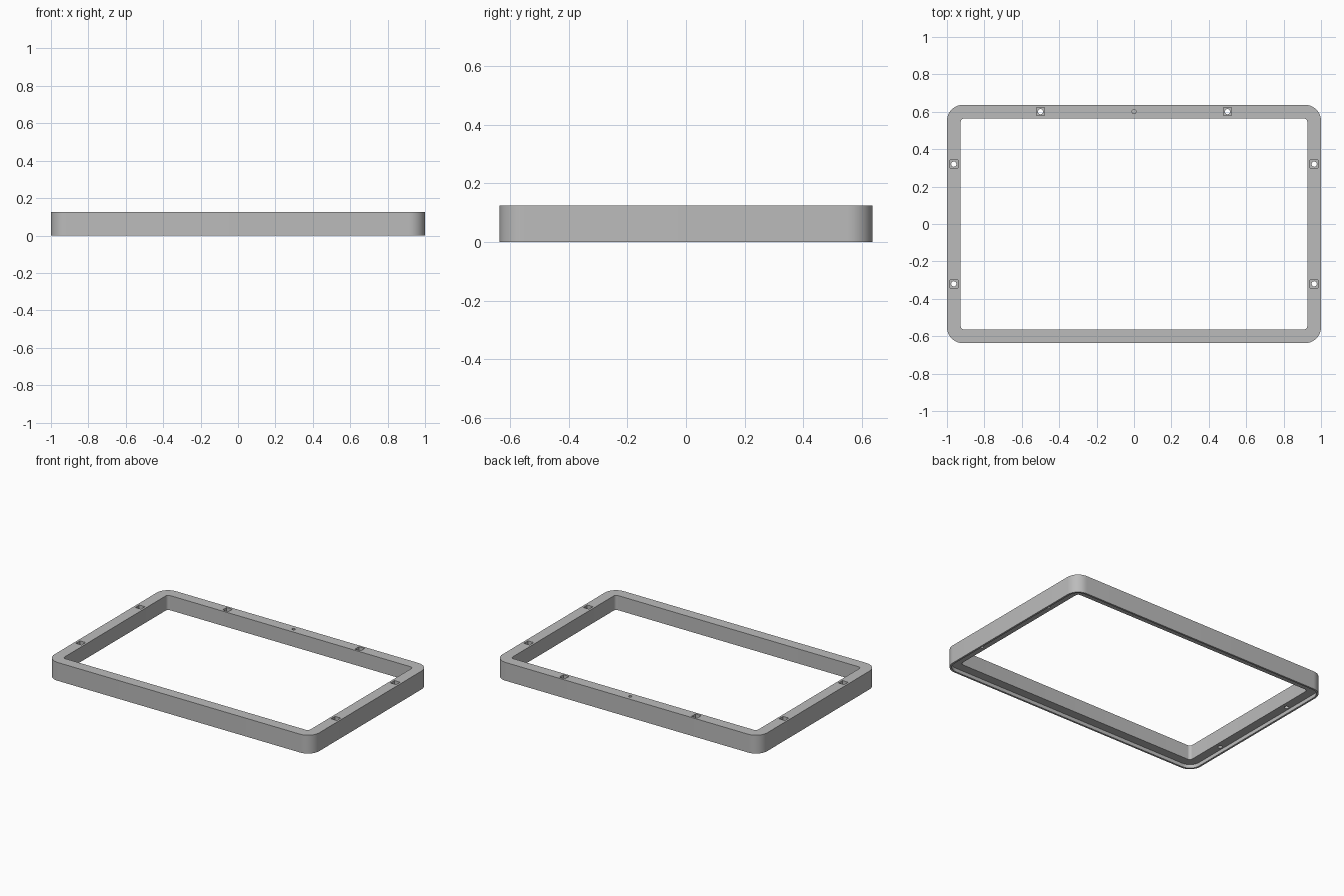
import bpy, bmesh, math
from mathutils import Matrix, Vector

if "Cube" in bpy.data.objects:
    bpy.data.objects.remove(bpy.data.objects["Cube"], do_unlink=True)

HX, HY, H = 1.0, 0.637, 0.125      # half width, half depth, height
RAIL, LIP, REBATE = 0.073, 0.013, 0.025

grey = bpy.data.materials.new("plain grey")
grey.use_nodes = True
grey.diffuse_color = (0.5, 0.5, 0.5, 1)
grey.node_tree.nodes["Principled BSDF"].inputs["Base Color"].default_value = (0.5, 0.5, 0.5, 1)


def make_object(name, bm):
    bmesh.ops.recalc_face_normals(bm, faces=bm.faces)
    mesh = bpy.data.meshes.new(name)
    bm.to_mesh(mesh)
    bm.free()
    mesh.materials.append(grey)
    obj = bpy.data.objects.new(name, mesh)
    bpy.context.collection.objects.link(obj)
    return obj


def rounded_loop(bm, inset, radius, z, steps=10):
    verts = []
    cx, cy = HX - inset - radius, HY - inset - radius
    for q, (sx, sy) in enumerate([(1, 1), (-1, 1), (-1, -1), (1, -1)]):
        for i in range(steps + 1):
            a = math.pi / 2 * (q + i / steps)
            verts.append(bm.verts.new((sx * cx + radius * math.cos(a),
                                       sy * cy + radius * math.sin(a), z)))
    return verts


# Frame: rail section swept round the rounded rectangle, rebated underneath
bm = bmesh.new()
section = [(0, 0.085, 0), (0, 0.085, H), (RAIL, 0.02, H),
           (RAIL, 0.02, REBATE), (LIP, 0.072, REBATE), (LIP, 0.072, 0)]
loops = [rounded_loop(bm, *point) for point in section]
n = len(loops[0])
for k, a in enumerate(loops):
    b = loops[(k + 1) % len(loops)]
    for i in range(n):
        j = (i + 1) % n
        bm.faces.new((a[i], a[j], b[j], b[i]))
frame = make_object("frame", bm)

# Fixing positions along the middle of the side and back rails
mx, my = HX - RAIL / 2, HY - RAIL / 2
spots = [(sx * mx, sy * 0.32) for sx in (-1, 1) for sy in (-1, 1)]
spots += [(sx * 0.5, my) for sx in (-1, 1)]

# Square nut pockets sunk in the top
pockets = bmesh.new()
for x, y in spots:
    bmesh.ops.create_cube(pockets, size=1, matrix=Matrix.Translation((x, y, H))
                          @ Matrix.Diagonal(Vector((0.043, 0.043, 0.06, 1))))


def add_bore(bm, x, y, z, depth, radius):
    bmesh.ops.create_cone(bm, cap_ends=True, segments=20, radius1=radius, radius2=radius,
                          depth=depth, matrix=Matrix.Translation((x, y, z)))


# Screw holes through the rails, and a small blind hole in the back rail
bores = bmesh.new()
for x, y in spots:
    add_bore(bores, x, y, H / 2, 0.3, 0.014)
add_bore(bores, 0, my, H, 0.06, 0.011)

bpy.context.view_layer.objects.active = frame
for name, cutter_bm in (("pocket_cutter", pockets), ("bore_cutter", bores)):
    cutter = make_object(name, cutter_bm)
    cutter.hide_render = True
    cut = frame.modifiers.new(name, "BOOLEAN")
    cut.operation = "DIFFERENCE"
    cut.solver = "EXACT"
    cut.object = cutter
    bpy.ops.object.modifier_apply(modifier=cut.name)
    bpy.data.objects.remove(cutter, do_unlink=True)

bpy.ops.object.select_all(action="DESELECT")
frame.select_set(True)
bpy.ops.object.shade_smooth_by_angle(angle=math.radians(30))
